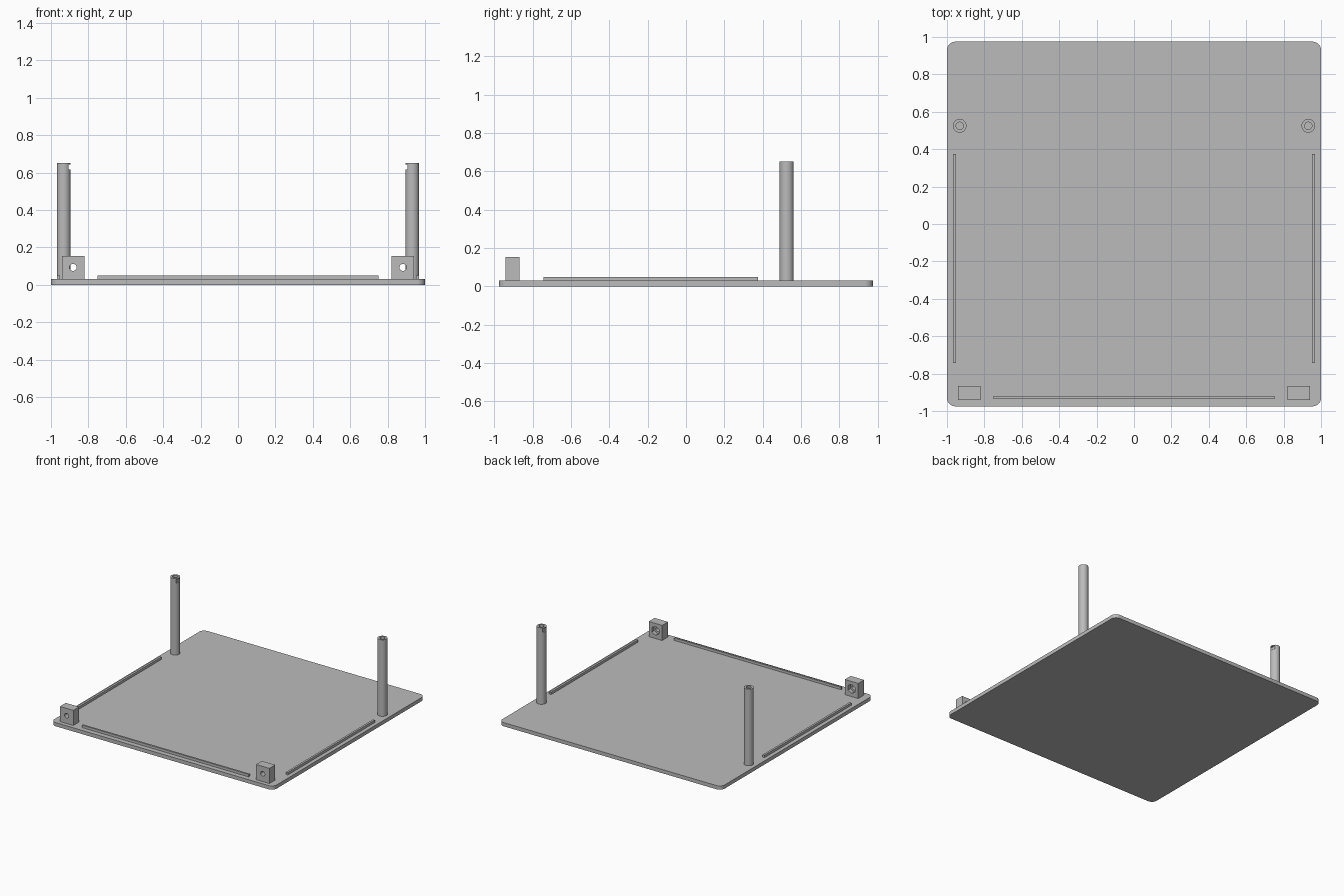
import bpy, bmesh, math
from mathutils import Matrix

if "Cube" in bpy.data.objects:
    bpy.data.objects.remove(bpy.data.objects["Cube"])

grey = bpy.data.materials.new("plain grey")
grey.diffuse_color = (0.5, 0.5, 0.5, 1)
grey.use_nodes = True
grey.node_tree.nodes["Principled BSDF"].inputs["Base Color"].default_value = grey.diffuse_color


def finish(name, bm, cutter=False):
    mesh = bpy.data.meshes.new(name)
    bm.to_mesh(mesh)
    bm.free()
    mesh.materials.append(grey)
    ob = bpy.data.objects.new(name, mesh)
    bpy.context.collection.objects.link(ob)
    ob.hide_render = cutter
    return ob


def box(name, x0, x1, y0, y1, z0, z1, cutter=False):
    bm = bmesh.new()
    m = Matrix.Translation(((x0 + x1) / 2, (y0 + y1) / 2, (z0 + z1) / 2))
    m = m @ Matrix.Diagonal((x1 - x0, y1 - y0, z1 - z0, 1))
    bmesh.ops.create_cube(bm, size=1, matrix=m)
    return finish(name, bm, cutter)


def rod(name, centre, radius, length, axis="Z", sides=48, cutter=False):
    bm = bmesh.new()
    m = Matrix.Translation(centre)
    if axis == "Y":
        m = m @ Matrix.Rotation(math.pi / 2, 4, "X")
    bmesh.ops.create_cone(bm, cap_ends=True, segments=sides, radius1=radius,
                          radius2=radius, depth=length, matrix=m)
    return finish(name, bm, cutter)


def cut(ob, *cutters):
    # apply each boolean, then drop the cutter
    bpy.context.view_layer.objects.active = ob
    for c in cutters:
        mod = ob.modifiers.new("cut", "BOOLEAN")
        mod.operation = "DIFFERENCE"
        mod.solver = "EXACT"
        mod.object = c
        bpy.ops.object.modifier_apply(modifier=mod.name)
        bpy.data.objects.remove(c)


def smooth(ob):
    bpy.ops.object.select_all(action="DESELECT")
    ob.select_set(True)
    bpy.context.view_layer.objects.active = ob
    bpy.ops.object.shade_smooth_by_angle(angle=math.radians(30))


# base plate with rounded corners
T = 0.03
bm = bmesh.new()
bmesh.ops.create_cube(bm, size=1, matrix=Matrix.Translation((0, 0, T / 2))
                      @ Matrix.Diagonal((2, 1.95, T, 1)))
corners = [e for e in bm.edges if abs(e.verts[0].co.z - e.verts[1].co.z) > T / 2]
bmesh.ops.bevel(bm, geom=corners, offset=0.045, segments=8, profile=0.5, affect="EDGES")
smooth(finish("base_plate", bm))

# front locating rib
box("front_rib", -0.75, 0.75, -0.935, -0.92, T, 0.05)

for s, side in ((-1, "left"), (1, "right")):
    # side locating rib
    xa, xb = sorted((s * 0.968, s * 0.951))
    box(side + "_rib", xa, xb, -0.742, 0.375, T, 0.05)

    # post with a screw bore and an inward-facing slot near the top
    px, py = s * 0.932, 0.525
    post = rod(side + "_post", (px, py, (T + 0.652) / 2), 0.0365, 0.652 - T)
    xa, xb = sorted((s * 0.907, s * 0.88))
    cut(post,
        rod("bore_cutter", (px, py, 0.652), 0.0195, 0.3, cutter=True),
        box("slot_cutter", xa, xb, py - 0.05, py + 0.05, 0.616, 0.644, True))
    smooth(post)

    # corner block with a screw hole and a hexagonal nut pocket at the back
    bx, bz = s * 0.882, 0.093
    xa, xb = sorted((s * 0.942, s * 0.822))
    block = box(side + "_block", xa, xb, -0.942, -0.867, T, 0.153)
    cut(block,
        rod("hole_cutter", (bx, -0.9, bz), 0.019, 0.3, "Y", 32, True),
        rod("nut_cutter", (bx, -0.867, bz), 0.037, 0.06, "Y", 6, True))
    smooth(block)
